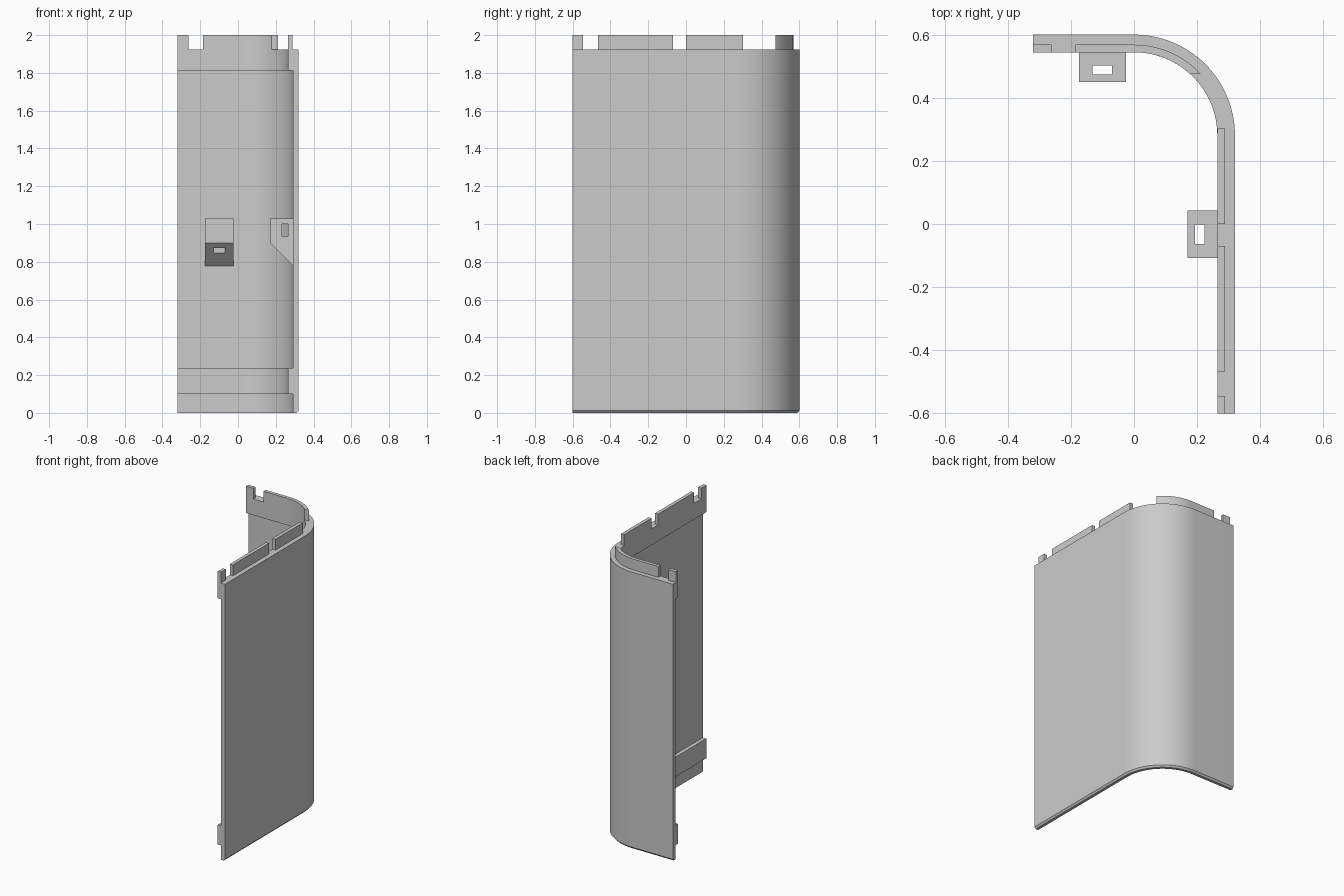
import bpy, bmesh, math
from mathutils import Matrix

if "Cube" in bpy.data.objects:
    bpy.data.objects.remove(bpy.data.objects["Cube"], do_unlink=True)

grey = bpy.data.materials.new("plain grey")
grey.use_nodes = True
grey.diffuse_color = (0.6, 0.6, 0.6, 1)
grey.node_tree.nodes["Principled BSDF"].inputs["Base Color"].default_value = (0.6, 0.6, 0.6, 1)

LEFT, BACK, FRONT, RIGHT = -0.32, 0.6, -0.6, 0.32
RADIUS = 0.32
CENTRE_Y = BACK - RADIUS
RIM, TOP = 1.925, 2.0
WALL, THICK, TAB = 0.029, 0.056, 0.032


def finish(name, bm):
    bmesh.ops.recalc_face_normals(bm, faces=bm.faces)
    mesh = bpy.data.meshes.new(name)
    bm.to_mesh(mesh)
    bm.free()
    mesh.materials.append(grey)
    obj = bpy.data.objects.new(name, mesh)
    bpy.context.collection.objects.link(obj)
    return obj


def line(depth, start_x=LEFT, cut_y=None, steps=32):
    """Plan line at a depth inside the outer face, stopped at cut_y in the bend if given."""
    r = RADIUS - depth
    last = 0 if cut_y is None else math.asin((cut_y - CENTRE_Y) / r)
    pts = [(start_x, BACK - depth)]
    for i in range(steps + 1):
        a = math.pi / 2 + (last - math.pi / 2) * i / steps
        pts.append((r * math.cos(a), CENTRE_Y + r * math.sin(a)))
    if cut_y is None:
        pts.append((RIGHT - depth, FRONT))
    return pts


def sweep(name, section, **path):
    """Sweep a (depth, z) section along the plan line and cap the ends."""
    bm = bmesh.new()
    rails = [[bm.verts.new((x, y, z)) for x, y in line(d, **path)] for d, z in section]
    for a, b in zip(rails, rails[1:] + rails[:1]):
        for i in range(len(a) - 1):
            bm.faces.new((a[i], a[i + 1], b[i + 1], b[i]))
    bm.faces.new([r[0] for r in rails])
    bm.faces.new([r[-1] for r in rails])
    obj = finish(name, bm)
    bpy.ops.object.select_all(action='DESELECT')
    obj.select_set(True)
    bpy.context.view_layer.objects.active = obj
    bpy.ops.object.shade_smooth_by_angle(angle=math.radians(25))
    return obj


def box(name, x0, x1, y0, y1, z0, z1):
    bm = bmesh.new()
    bmesh.ops.create_cube(bm, size=1)
    for v in bm.verts:
        v.co = (x1 if v.co.x > 0 else x0, y1 if v.co.y > 0 else y0, z1 if v.co.z > 0 else z0)
    return finish(name, bm)


# Bent wall with chamfered foot and two thicker inner bands
sweep("curved_panel", [
    (0, 0.012), (0, RIM), (THICK, RIM), (THICK, 1.813), (WALL, 1.813),
    (WALL, 0.237), (THICK, 0.237), (THICK, 0.1), (WALL, 0.1), (WALL, 0), (0.01, 0)])

# Locating tabs on the top rim
sweep("curved_top_tab", [(TAB, RIM), (TAB, TOP), (THICK, TOP), (THICK, RIM)],
      start_x=-0.185, cut_y=0.475)
box("back_end_tab", LEFT, -0.262, BACK - THICK, BACK - TAB, RIM, TOP)
for label, y0, y1 in (("front_end", FRONT, -0.545), ("side_front", -0.467, -0.07),
                      ("side_rear", 0, 0.303)):
    box(label + "_tab", RIGHT - THICK, RIGHT - TAB, y0, y1, RIM, TOP)


def bracket(name, x, y, turn):
    """Wedge-bottomed bracket with a vertical slot and a crosswise slot."""
    bm = bmesh.new()
    profile = [(0.005, 1.03), (-0.121, 1.03), (-0.121, 0.9), (0, 0.778), (0.005, 0.778)]
    sides = [[bm.verts.new((s, py, pz)) for py, pz in profile] for s in (-0.075, 0.075)]
    for side in sides:
        bm.faces.new(side)
    for i in range(len(profile)):
        j = (i + 1) % len(profile)
        bm.faces.new((sides[0][i], sides[0][j], sides[1][j], sides[1][i]))
    obj = finish(name, bm)
    cutters = [box("slot_cutter", -0.031, 0.031, -0.098, -0.068, 0.7, 1.1),
               box("cross_cutter", -0.1, 0.1, -0.058, -0.026, 0.935, 1.0)]
    bpy.context.view_layer.objects.active = obj
    for cutter in cutters:
        cutter.hide_render = True
        mod = obj.modifiers.new("slot", 'BOOLEAN')
        mod.operation = 'DIFFERENCE'
        mod.solver = 'EXACT'
        mod.object = cutter
        bpy.ops.object.modifier_apply(modifier=mod.name)
        bpy.data.objects.remove(cutter, do_unlink=True)
    obj.data.transform(Matrix.Translation((x, y, 0)) @ Matrix.Rotation(turn, 4, 'Z'))


# Inner brackets on both walls
bracket("back_bracket", -0.1, BACK - WALL, 0)
bracket("side_bracket", RIGHT - WALL, -0.033, -math.pi / 2)
